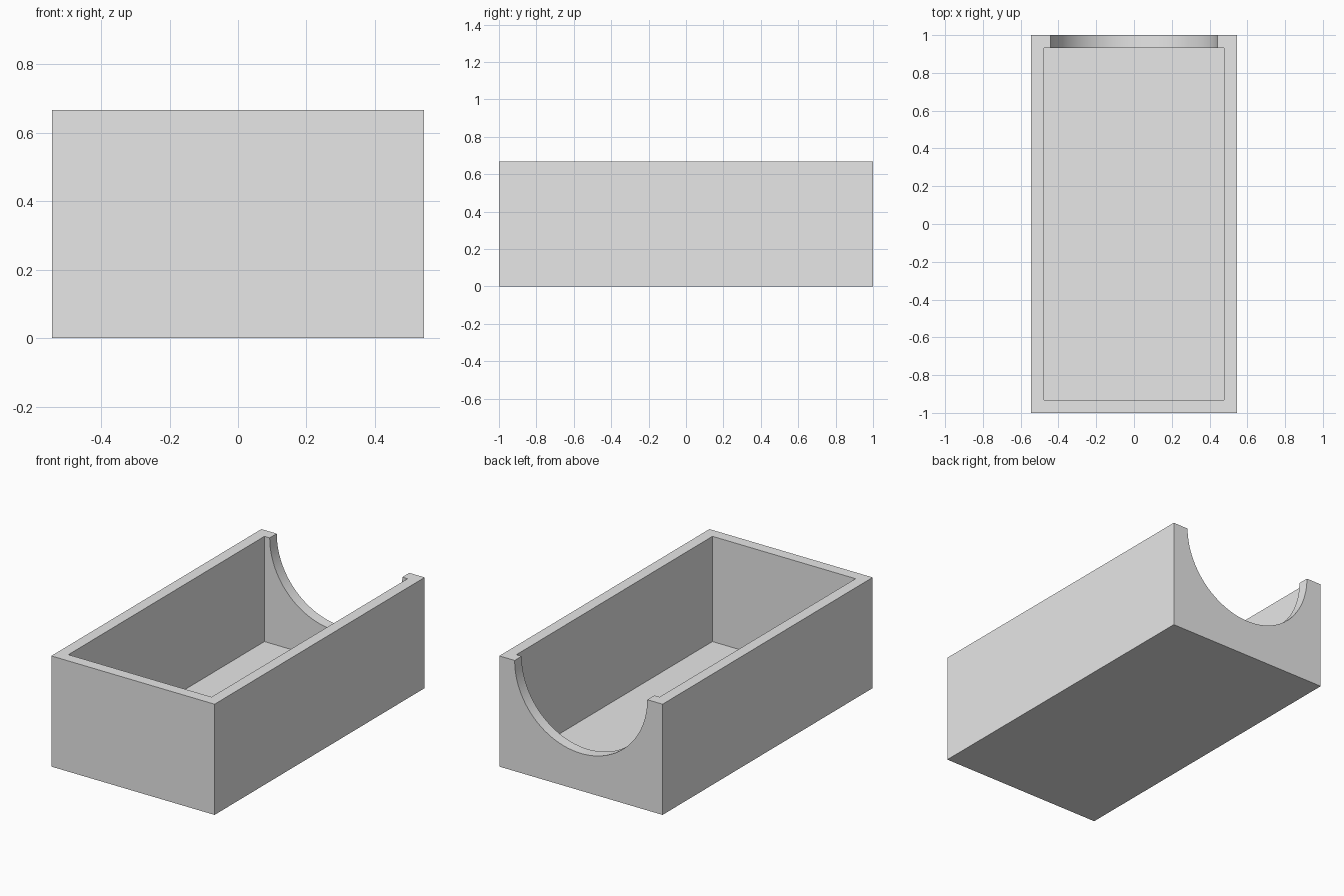
import bpy
import math

WIDTH, LENGTH, HEIGHT = 1.088, 2.0, 0.667
WALL, FLOOR = 0.067, 0.033
NOTCH_RADIUS = 0.442

default = bpy.data.objects.get("Cube")
if default:
    bpy.data.objects.remove(default, do_unlink=True)

grey = bpy.data.materials.new("light grey")
grey.use_nodes = True
grey.diffuse_color = (0.8, 0.8, 0.8, 1)
grey.node_tree.nodes["Principled BSDF"].inputs["Base Color"].default_value = (0.8, 0.8, 0.8, 1)


def finish(name):
    obj = bpy.context.object
    obj.name = name
    obj.data.materials.append(grey)
    bpy.ops.object.transform_apply(location=True, rotation=True, scale=True)
    return obj


def box(name, size, bottom):
    bpy.ops.mesh.primitive_cube_add(size=1, location=(0, 0, bottom + size[2] / 2))
    bpy.context.object.scale = size
    return finish(name)


# Solid outer block
tray = box("open_tray", (WIDTH, LENGTH, HEIGHT), 0)

# Cutters: the inner cavity and the half-round notch in the back wall
cavity = box("cavity_cutter", (WIDTH - 2 * WALL, LENGTH - 2 * WALL, HEIGHT), FLOOR)
bpy.ops.mesh.primitive_cylinder_add(
    vertices=96, radius=NOTCH_RADIUS, depth=4 * WALL,
    location=(0, LENGTH / 2, HEIGHT), rotation=(math.pi / 2, 0, 0))
notch = finish("notch_cutter")

# Carve the block, then drop the cutters
bpy.ops.object.select_all(action="DESELECT")
bpy.context.view_layer.objects.active = tray
tray.select_set(True)
for cutter in (cavity, notch):
    cutter.hide_render = True
    mod = tray.modifiers.new(cutter.name, "BOOLEAN")
    mod.operation = "DIFFERENCE"
    mod.solver = "EXACT"
    mod.object = cutter
    bpy.ops.object.modifier_apply(modifier=mod.name)
    bpy.data.objects.remove(cutter, do_unlink=True)

# Smooth notch, crisp edges
bpy.ops.object.shade_smooth_by_angle(angle=math.radians(30))
